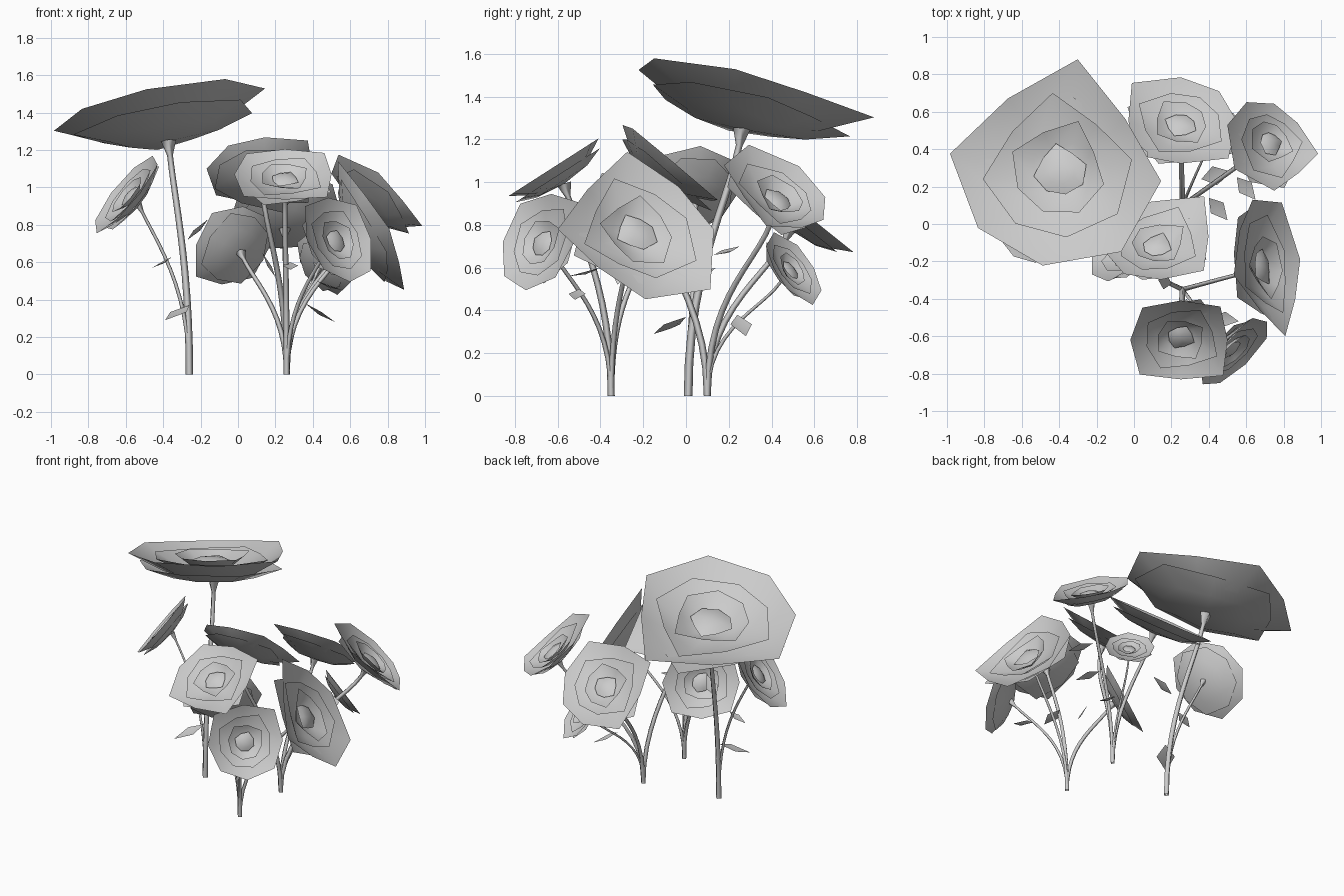
import bpy
import math
from mathutils import Vector

cube = bpy.data.objects.get("Cube")
if cube:
    bpy.data.objects.remove(cube, do_unlink=True)

grey = bpy.data.materials.new("soft grey")
grey.use_nodes = True
grey.diffuse_color = (0.6, 0.6, 0.6, 1)
grey.node_tree.nodes["Principled BSDF"].inputs["Base Color"].default_value = grey.diffuse_color

UP = Vector((0, 0, 1))


def make_object(name, verts, faces):
    mesh = bpy.data.meshes.new(name)
    mesh.from_pydata(verts, [], faces)
    mesh.materials.append(grey)
    for poly in mesh.polygons:
        poly.use_smooth = True
    mesh.update()
    obj = bpy.data.objects.new(name, mesh)
    bpy.context.collection.objects.link(obj)
    return obj


def bridge(faces, a, b, count):
    """Quads between two rings of vertices starting at indices a and b."""
    for i in range(count):
        j = (i + 1) % count
        faces.append((a + i, a + j, b + j, b + i))


# Petal layers: scale, rim height, heart height (in cup depths), twist in degrees
LAYERS = [
    (0.85, -0.5, -1.1, 20),
    (1.0, 0.0, -1.0, 0),
    (0.7, -0.15, -0.85, 15),
    (0.46, -0.1, -0.7, -12),
    (0.25, -0.35, -0.15, 20),
]


def make_flower(name, centre, normal, rim):
    """Nested shallow cups sharing one irregular outline; returns the underside point."""
    right = UP.cross(normal).normalized()
    upward = normal.cross(right)
    mean = sum(rim) / len(rim)
    depth = mean * 0.3
    count = len(rim)
    verts, faces = [], []
    for scale, top, heart, twist in LAYERS:
        start = len(verts)
        middle = heart + (top - heart) * 0.3
        for part, height in ((1, top), (0.6, middle)):
            for i, radius in enumerate(rim):
                angle = math.tau * i / count + math.radians(twist)
                r = radius * scale * part
                verts.append(centre + right * r * math.cos(angle)
                             + upward * r * math.sin(angle) + normal * depth * height)
        bridge(faces, start, start + count, count)
        verts.append(centre + normal * depth * heart)
        tip = len(verts) - 1
        for i in range(count):
            faces.append((start + count + i, start + count + (i + 1) % count, tip))
    make_object(name, verts, faces)
    return centre - normal * depth * 1.08


def make_stem(name, root, end, normal, width):
    """Thin four-sided stem that bends to the flower and flares beneath it."""
    reach = (end - root).length
    p1 = root + UP * reach * 0.5
    p2 = end - (normal + UP).normalized() * reach * 0.25
    steps, verts, faces = 12, [], []
    for k in range(steps + 1):
        t = k / steps
        s = 1 - t
        point = root * s**3 + p1 * 3 * s * s * t + p2 * 3 * s * t * t + end * t**3
        tangent = ((p1 - root) * s * s + (p2 - p1) * 2 * s * t + (end - p2) * t * t).normalized()
        side = tangent.cross(Vector((0, 1, 0))).normalized()
        front = side.cross(tangent)
        r = width * (2.4 if k == steps else 1.2 - 0.3 * t)
        for c, d in ((side, 1), (front, 1), (side, -1), (front, -1)):
            verts.append(point + c * d * r)
        if k:
            bridge(faces, 4 * k - 4, 4 * k, 4)
    make_object(name, verts, faces)


def make_leaf(name, base, tip):
    """Pointed leaf folded along its midrib."""
    along = tip - base
    side = along.cross(UP).normalized() * along.length * 0.27
    sag = UP * along.length * 0.08
    middle = base + along * 0.45
    verts = [base, middle + side, tip, middle - side, middle - sag]
    make_object(name, verts, [(0, 4, 1), (1, 4, 2), (2, 4, 3), (3, 4, 0)])


# Roots of the three plants
left_root = Vector((-0.26, 0.01, 0))
front_root = Vector((0.26, -0.35, 0))
back_root = Vector((0.26, 0.1, 0))

# Flowers: name, root, stem half width, centre, facing, outline radii (in hundredths)
FLOWERS = [
    ("large_flower", left_root, 0.017, (-0.4, 0.3, 1.42), (-0.17, 0.23, 1),
     (54, 54, 58, 56, 44, 60, 48, 60)),
    ("side_flower", left_root, 0.009, (-0.6, 0.02, 0.97), (-0.75, -0.25, 0.6),
     (24, 27, 25, 24, 25, 26, 27, 24)),
    ("back_flower", back_root, 0.013, (0.25, 0.55, 0.86), (0, 0.8, 1),
     (28, 33, 29, 36, 30, 29, 30, 37)),
    ("back_corner_flower", back_root, 0.013, (0.75, 0.45, 0.93), (0.75, 0.55, 1),
     (25, 30, 36, 31, 22, 28, 21, 22)),
    ("middle_flower", back_root, 0.014, (0.12, -0.1, 1.1), (-0.1, 0.84, 1),
     (29, 27, 26, 33, 28, 40, 29, 31)),
    ("small_flower", back_root, 0.008, (0.46, 0.5, 0.6), (0.5, 0.65, 0.55),
     (16, 18, 20, 17, 15, 18, 21, 18)),
    ("outer_flower", front_root, 0.011, (0.72, -0.23, 0.78), (1, 0.24, 0.545),
     (37, 32, 41, 30, 38, 29, 37, 45)),
    ("front_flower", front_root, 0.014, (0.25, -0.62, 1.07), (0, -0.64, 1),
     (25, 30, 25, 29, 27, 31, 25, 32)),
    ("front_corner_flower", front_root, 0.01, (0.54, -0.69, 0.72), (0.66, -0.68, 0.35),
     (24, 28, 24, 27, 24, 24, 24, 25)),
    ("low_flower", front_root, 0.012, (-0.03, -0.13, 0.69), (-0.5, 0.7, 0.4),
     (24, 27, 23, 24, 25, 27, 23, 26)),
]
for name, root, width, centre, facing, outline in FLOWERS:
    normal = Vector(facing).normalized()
    end = make_flower(name, Vector(centre), normal, [r / 100 for r in outline])
    make_stem(name.replace("flower", "stem"), root, end, normal, width)

# Leaves: base and tip
LEAVES = [
    ((-0.26, 0, 0.37), (-0.39, -0.15, 0.29)),
    ((-0.35, 0.02, 0.63), (-0.46, 0, 0.57)),
    ((-0.27, 0.05, 0.72), (-0.16, 0, 0.83)),
    ((0.36, 0.24, 0.38), (0.52, 0.28, 0.28)),
    ((0.55, 0.25, 0.7), (0.65, 0.13, 0.66)),
    ((0.4, 0.14, 0.6), (0.5, 0.02, 0.55)),
    ((0.28, -0.4, 0.6), (0.28, -0.55, 0.56)),
    ((0.2, -0.32, 0.52), (0.13, -0.3, 0.65)),
    ((0.42, -0.5, 0.5), (0.56, -0.52, 0.45)),
]
for i, (base, tip) in enumerate(LEAVES):
    make_leaf(f"leaf_{i + 1}", Vector(base), Vector(tip))
